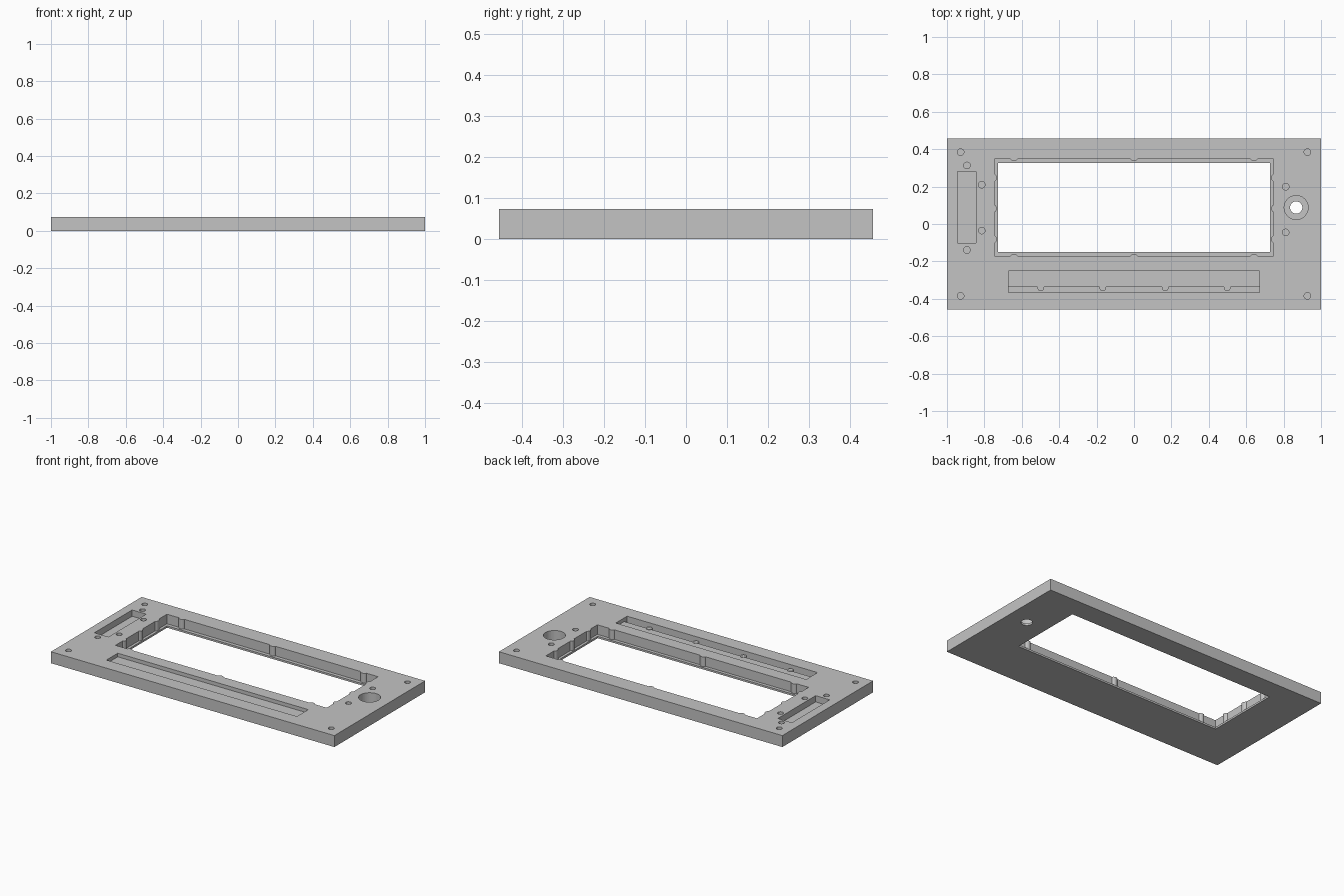
import bpy, bmesh
from mathutils import Matrix, Vector

if "Cube" in bpy.data.objects:
    bpy.data.objects.remove(bpy.data.objects["Cube"])

TOP, LIP, OVER = 0.073, 0.012, 0.1

grey = bpy.data.materials.new("plain grey")
grey.use_nodes = True
grey.diffuse_color = (0.55, 0.55, 0.55, 1)
grey.node_tree.nodes["Principled BSDF"].inputs["Base Color"].default_value = grey.diffuse_color


def make(name, bm):
    mesh = bpy.data.meshes.new(name)
    bm.to_mesh(mesh)
    bm.free()
    mesh.materials.append(grey)
    ob = bpy.data.objects.new(name, mesh)
    bpy.context.scene.collection.objects.link(ob)
    return ob


def box(name, x0, x1, y0, y1, z0, z1):
    bm = bmesh.new()
    size = Vector((x1 - x0, y1 - y0, z1 - z0))
    mid = Vector((x0 + x1, y0 + y1, z0 + z1)) / 2
    bmesh.ops.create_cube(bm, size=1, matrix=Matrix.Translation(mid) @ Matrix.Diagonal(size).to_4x4())
    return make(name, bm)


def rod(name, x, y, r, z0, z1, sides=32):
    bm = bmesh.new()
    bmesh.ops.create_cone(bm, cap_ends=True, segments=sides, radius1=r, radius2=r,
                          depth=z1 - z0, matrix=Matrix.Translation((x, y, (z0 + z1) / 2)))
    return make(name, bm)


plate = box("panel_plate", -1, 1, -0.457, 0.457, 0, TOP)

# Window opening with a rebate that leaves a thin lip at the bottom
X0, X1, Y0, Y1 = -0.745, 0.745, -0.171, 0.348
cutters = [
    box("window_rebate", X0, X1, Y0, Y1, LIP, OVER),
    box("window_opening", -0.728, 0.728, -0.15, 0.325, -OVER, OVER),
    # Side pocket and stepped front slot
    box("side_pocket", -0.943, -0.844, -0.101, 0.28, 0.033, OVER),
    box("slot_step", -0.672, 0.672, -0.366, -0.252, 0.05, OVER),
    box("slot_groove", -0.672, 0.672, -0.366, -0.337, 0.025, OVER),
    # Round pocket with a through hole
    rod("knob_pocket", 0.867, 0.088, 0.064, LIP, OVER, 48),
    rod("knob_hole", 0.867, 0.088, 0.033, -OVER, OVER),
]

# Blind screw holes
holes = [(sx * 0.927, sy * 0.384) for sx in (-1, 1) for sy in (-1, 1)]
holes += [(-0.893, 0.313), (-0.893, -0.139), (-0.814, 0.21), (-0.814, -0.035),
          (0.811, 0.199), (0.811, -0.045)]
cutters += [rod("screw_hole", x, y, 0.0176, 0.03, OVER, 24) for x, y in holes]

# Grip ribs around the rebate and pegs along the slot
inset = 0.01
spots = [(x, y) for x in (-0.642, 0, 0.642) for y in (Y0 - inset, Y1 + inset)]
spots += [(x, y) for y in (-0.082, 0.083, 0.247) for x in (X0 - inset, X1 + inset)]
adds = [rod("grip_rib", x, y, 0.022, LIP / 2, TOP, 24) for x, y in spots]
adds += [rod("slot_peg", x, -0.341, 0.0176, 0.015, 0.053, 24) for x in (-0.498, -0.167, 0.167, 0.498)]

# Cut and join everything into one solid
for op, parts in (("DIFFERENCE", cutters), ("UNION", adds)):
    for part in parts:
        mod = plate.modifiers.new(part.name, "BOOLEAN")
        mod.operation = op
        mod.solver = "EXACT"
        mod.object = part

deps = bpy.context.evaluated_depsgraph_get()
deps.update()
solid = bpy.data.meshes.new_from_object(plate.evaluated_get(deps))
plate.modifiers.clear()
plate.data = solid
for part in cutters + adds:
    bpy.data.objects.remove(part)
